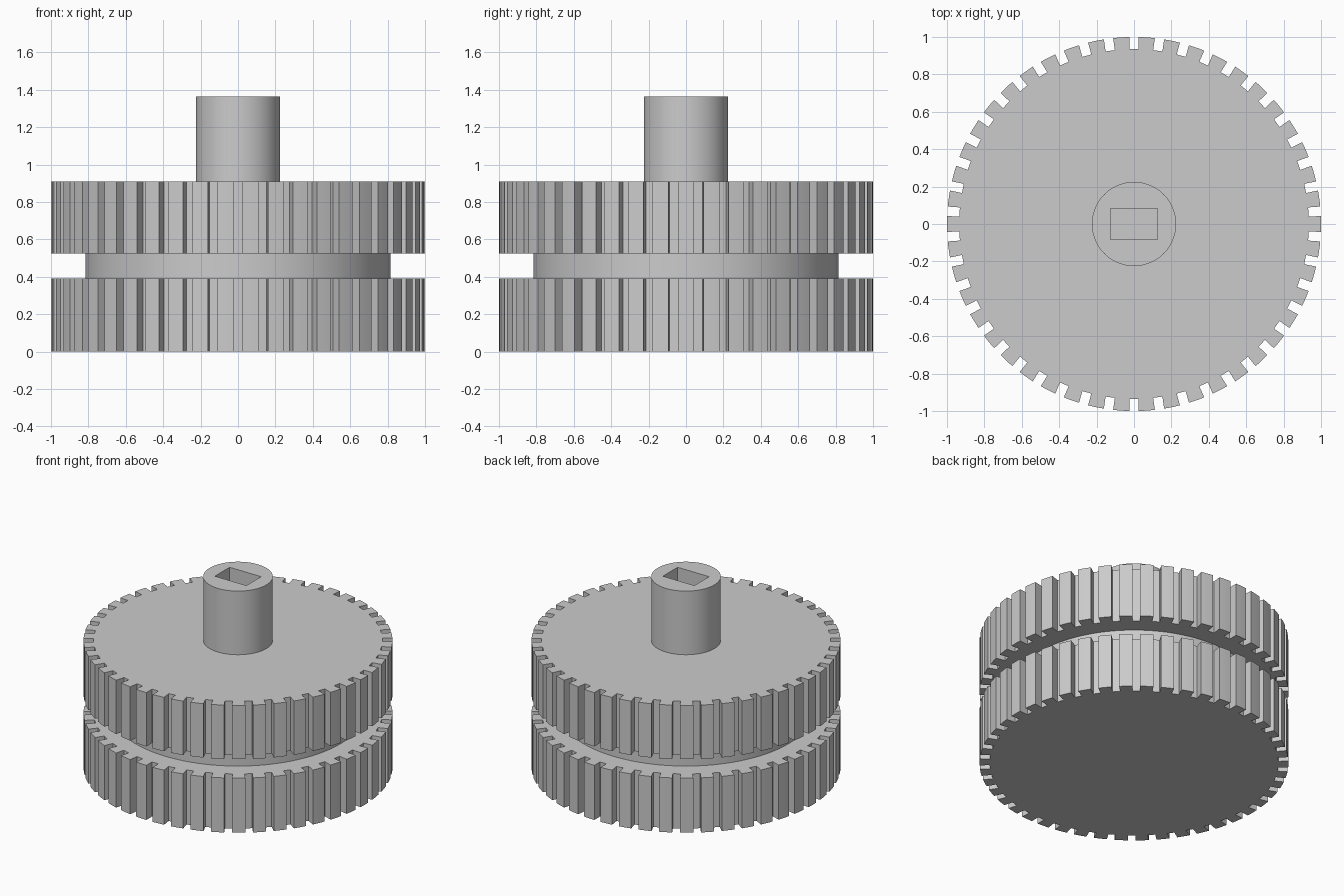
import bpy, bmesh, math

if "Cube" in bpy.data.objects:
    bpy.data.objects.remove(bpy.data.objects["Cube"])

TEETH = 46        # notches around each toothed wheel
R_OUT = 1.0       # wheel radius
R_ROOT = 0.935    # radius at the notch floor
HALF_NOTCH = 0.025

grey = bpy.data.materials.new("plain grey")
grey.diffuse_color = (0.6, 0.6, 0.6, 1)
grey.use_nodes = True
grey.node_tree.nodes["Principled BSDF"].inputs["Base Color"].default_value = grey.diffuse_color


def circle(radius, sides):
    return [(radius * math.cos(2 * math.pi * i / sides),
             radius * math.sin(2 * math.pi * i / sides)) for i in range(sides)]


def toothed_outline():
    """Circle with parallel-sided notches, one of them on the y axis."""
    pts = []
    step = 2 * math.pi / TEETH
    tip = math.asin(HALF_NOTCH / R_OUT)
    root = math.asin(HALF_NOTCH / R_ROOT)
    for i in range(TEETH):
        a = math.pi / 2 + i * step
        corners = [(R_ROOT, a - root), (R_ROOT, a + root)]
        corners += [(R_OUT, a + tip + (step - 2 * tip) * k / 3) for k in range(4)]
        pts += [(r * math.cos(t), r * math.sin(t)) for r, t in corners]
    return pts


def prism(name, outline, z0, z1):
    """Closed solid made by extruding a flat outline upward."""
    bm = bmesh.new()
    base = bm.faces.new([bm.verts.new((x, y, z0)) for x, y in outline])
    top = bmesh.ops.extrude_face_region(bm, geom=[base], use_keep_orig=True)
    verts = [v for v in top["geom"] if isinstance(v, bmesh.types.BMVert)]
    bmesh.ops.translate(bm, verts=verts, vec=(0, 0, z1 - z0))
    bmesh.ops.recalc_face_normals(bm, faces=bm.faces)
    mesh = bpy.data.meshes.new(name)
    bm.to_mesh(mesh)
    bm.free()
    mesh.materials.append(grey)
    obj = bpy.data.objects.new(name, mesh)
    bpy.context.collection.objects.link(obj)
    return obj


def smooth(obj):
    bpy.ops.object.select_all(action='DESELECT')
    obj.select_set(True)
    bpy.context.view_layer.objects.active = obj
    bpy.ops.object.shade_smooth_by_angle(angle=math.radians(30))


# Two toothed wheels with a plain groove between them
lower_wheel = prism("lower_toothed_wheel", toothed_outline(), 0.0, 0.39)
upper_wheel = prism("upper_toothed_wheel", toothed_outline(), 0.525, 0.91)
groove = prism("groove_core", circle(0.815, 128), 0.39, 0.525)

# Shaft with a rectangular socket reaching down to the wheel
shaft = prism("shaft", circle(0.225, 96), 0.89, 1.365)
socket = prism("socket_cutter",
               [(-0.125, -0.083), (0.125, -0.083), (0.125, 0.083), (-0.125, 0.083)],
               0.912, 1.5)
socket.hide_render = True
socket.hide_viewport = True

for part in (lower_wheel, upper_wheel, groove, shaft):
    smooth(part)

cut = shaft.modifiers.new("socket", 'BOOLEAN')
cut.operation = 'DIFFERENCE'
cut.solver = 'EXACT'
cut.object = socket
